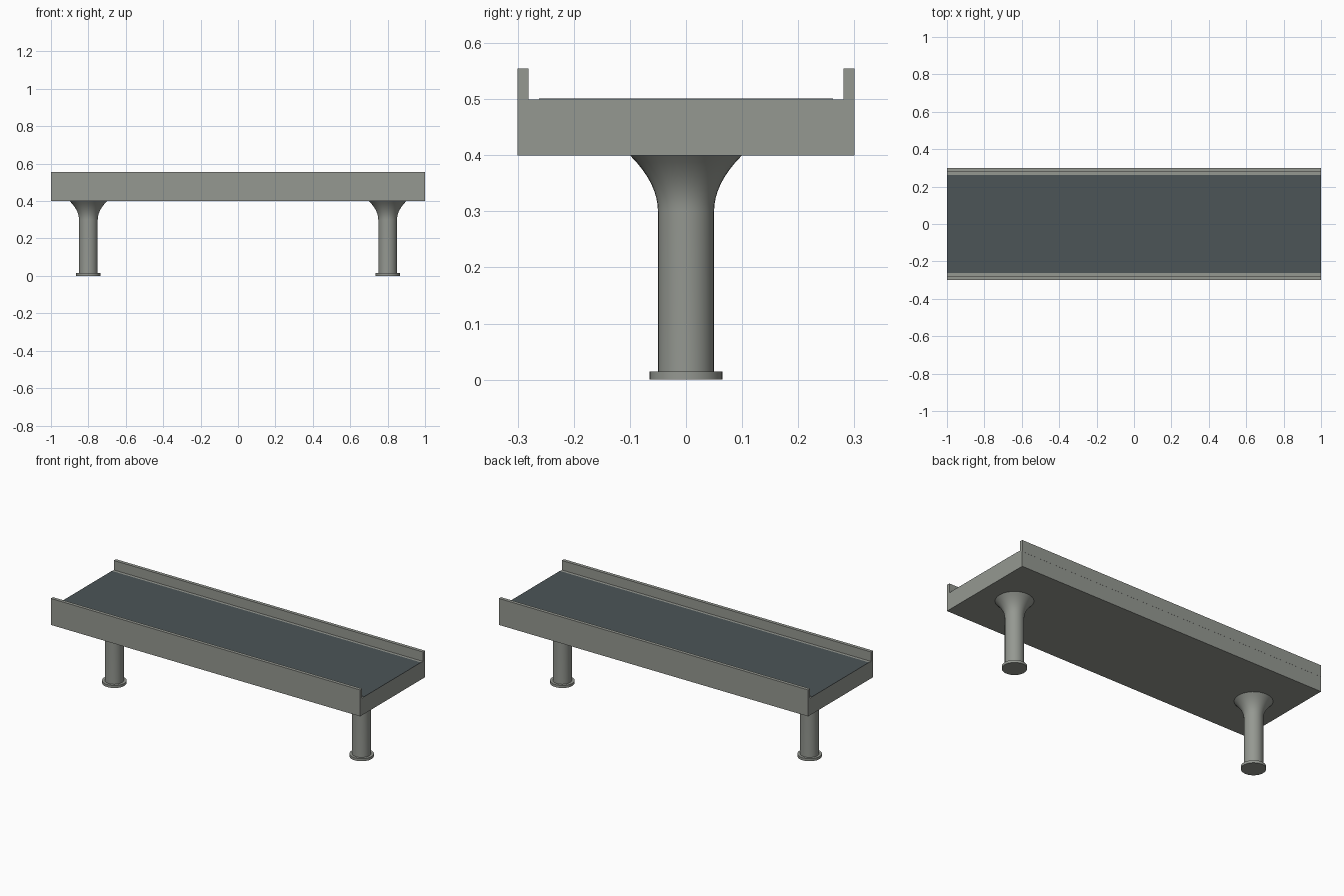
import bpy, bmesh, math

cube = bpy.data.objects.get("Cube")
if cube:
    bpy.data.objects.remove(cube, do_unlink=True)


def material(name, rgb):
    mat = bpy.data.materials.new(name)
    mat.use_nodes = True
    mat.diffuse_color = (*rgb, 1)
    mat.node_tree.nodes["Principled BSDF"].inputs["Base Color"].default_value = (*rgb, 1)
    return mat


concrete = material("concrete grey", (0.30, 0.315, 0.285))
asphalt = material("asphalt dark grey", (0.072, 0.09, 0.096))


def finish(name, bm, mat):
    mesh = bpy.data.meshes.new(name)
    bmesh.ops.recalc_face_normals(bm, faces=bm.faces)
    bm.to_mesh(mesh)
    bm.free()
    mesh.materials.append(mat)
    obj = bpy.data.objects.new(name, mesh)
    bpy.context.collection.objects.link(obj)
    return obj


def box(name, y0, y1, z0, z1, mat):
    """Full-length box between two y and two z limits."""
    bm = bmesh.new()
    bmesh.ops.create_cube(bm, size=1)
    for v in bm.verts:
        v.co = (2 * v.co.x, y0 if v.co.y < 0 else y1, z0 if v.co.z < 0 else z1)
    return finish(name, bm, mat)


def lathe(name, x, profile, mat, sides=32):
    """Solid of revolution around a vertical axis at x, from (radius, z) points."""
    bm = bmesh.new()
    rings = []
    for r, z in profile:
        rings.append([bm.verts.new((r * math.cos(a), r * math.sin(a), z))
                      for a in (math.tau * i / sides for i in range(sides))])
    for low, high in zip(rings, rings[1:]):
        for i in range(sides):
            j = (i + 1) % sides
            bm.faces.new((low[i], low[j], high[j], high[i]))
    bm.faces.new(rings[0][::-1])
    bm.faces.new(rings[-1])
    obj = finish(name, bm, mat)
    obj.location.x = x
    bpy.ops.object.select_all(action="DESELECT")
    obj.select_set(True)
    bpy.context.view_layer.objects.active = obj
    bpy.ops.object.shade_smooth_by_angle(angle=math.radians(35))
    return obj


# Deck slab and road surface
box("deck_slab", -0.3, 0.3, 0.4, 0.4995, concrete)
box("road_surface", -0.262, 0.262, 0.498, 0.501, asphalt)

# Parapet walls, lapping slightly over the slab edges
box("front_parapet", -0.3005, -0.281, 0.487, 0.555, concrete)
box("back_parapet", 0.281, 0.3005, 0.487, 0.555, concrete)

# Columns with a flared head, each on a round footing
flare = [(0.05 + 0.05 * t * t, 0.3 + 0.1 * t) for t in (i / 8 for i in range(9))]
for side, x in (("right", -0.8), ("left", 0.8)):
    lathe(side + "_column", x, [(0.05, 0.01)] + flare, concrete)
    lathe(side + "_footing", x, [(0.065, 0), (0.065, 0.015)], concrete)
